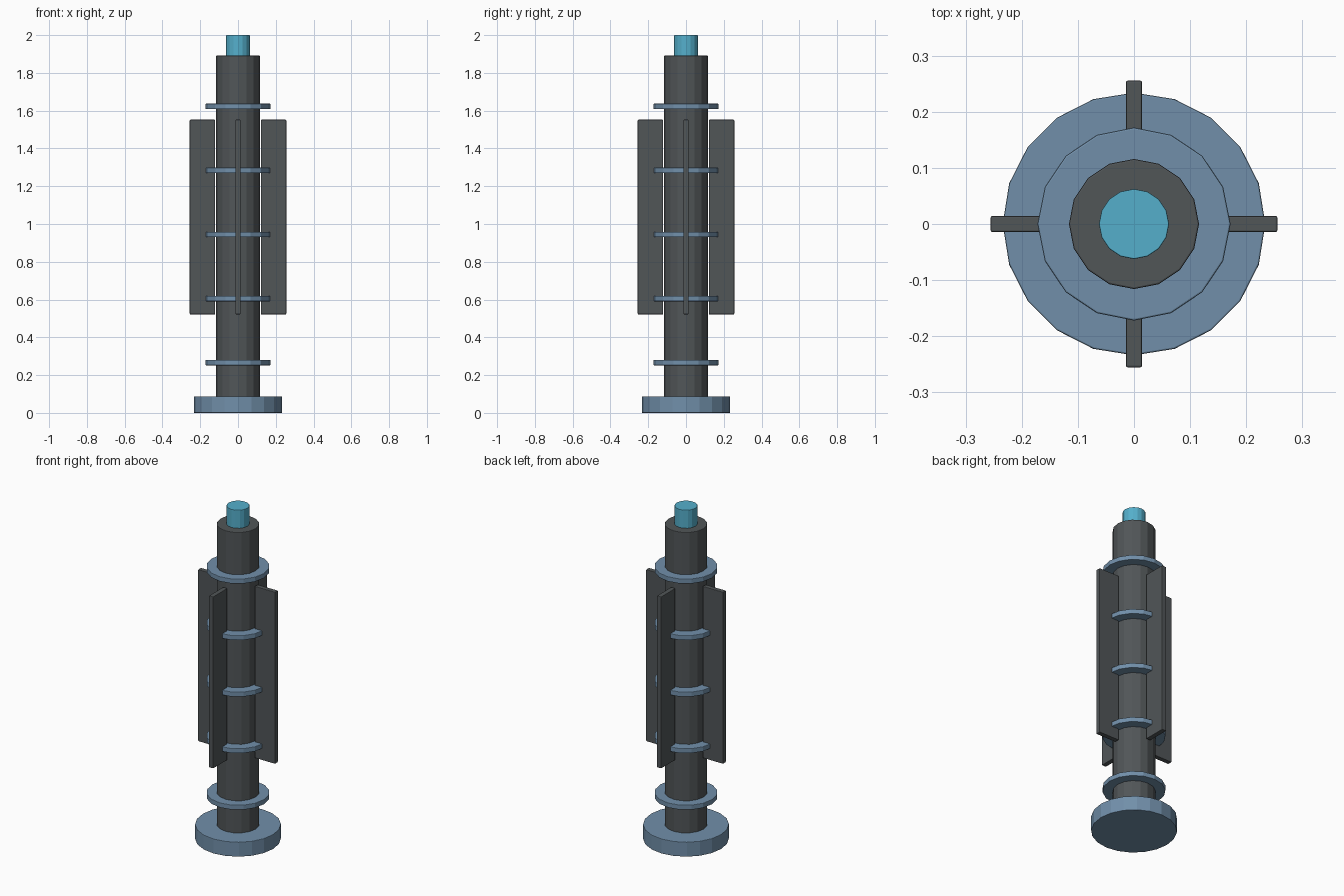
import bpy
import math

if "Cube" in bpy.data.objects:
    bpy.data.objects.remove(bpy.data.objects["Cube"])


def material(name, color):
    m = bpy.data.materials.new(name)
    m.diffuse_color = (*color, 1.0)
    m.use_nodes = True
    m.node_tree.nodes["Principled BSDF"].inputs["Base Color"].default_value = m.diffuse_color
    return m


STEEL = material("steel_blue", (0.165, 0.275, 0.40))
DARK = material("dark_grey", (0.082, 0.092, 0.097))
CYAN = material("bright_cyan", (0.09, 0.43, 0.60))


def finish(name, mat, bevel):
    """Name and colour the new part, and chamfer its hard edges."""
    ob = bpy.context.object
    ob.name = name
    ob.data.materials.append(mat)
    mod = ob.modifiers.new("edge_bevel", 'BEVEL')
    mod.width = bevel
    mod.segments = 2
    mod.limit_method = 'ANGLE'
    mod.angle_limit = math.radians(40)
    return ob


def disc(name, radius, z0, z1, sides, mat, bevel=0.003):
    bpy.ops.mesh.primitive_cylinder_add(
        vertices=sides, radius=radius, depth=z1 - z0,
        location=(0, 0, (z0 + z1) / 2))
    return finish(name, mat, bevel)


# Base, shaft and tip
disc("base", 0.234, 0.0, 0.088, 20, STEEL)
disc("shaft", 0.116, 0.06, 1.891, 16, DARK)
disc("tip", 0.0625, 1.86, 2.0, 16, CYAN, 0.002)

# Five evenly spaced collar rings
for i in range(5):
    z = 0.266 + i * 0.3392
    disc(f"ring_{i + 1}", 0.172, z - 0.0145, z + 0.0145, 16, STEEL)

# Four upright fins, standing just clear of the shaft
for i in range(4):
    a = i * math.pi / 2
    bpy.ops.mesh.primitive_cube_add(
        size=1, location=(0.188 * math.cos(a), 0.188 * math.sin(a), 1.037),
        rotation=(0, 0, a))
    bpy.context.object.scale = (0.135, 0.0285, 1.03)
    bpy.ops.object.transform_apply(location=False, rotation=False, scale=True)
    finish(f"fin_{i + 1}", DARK, 0.003)
